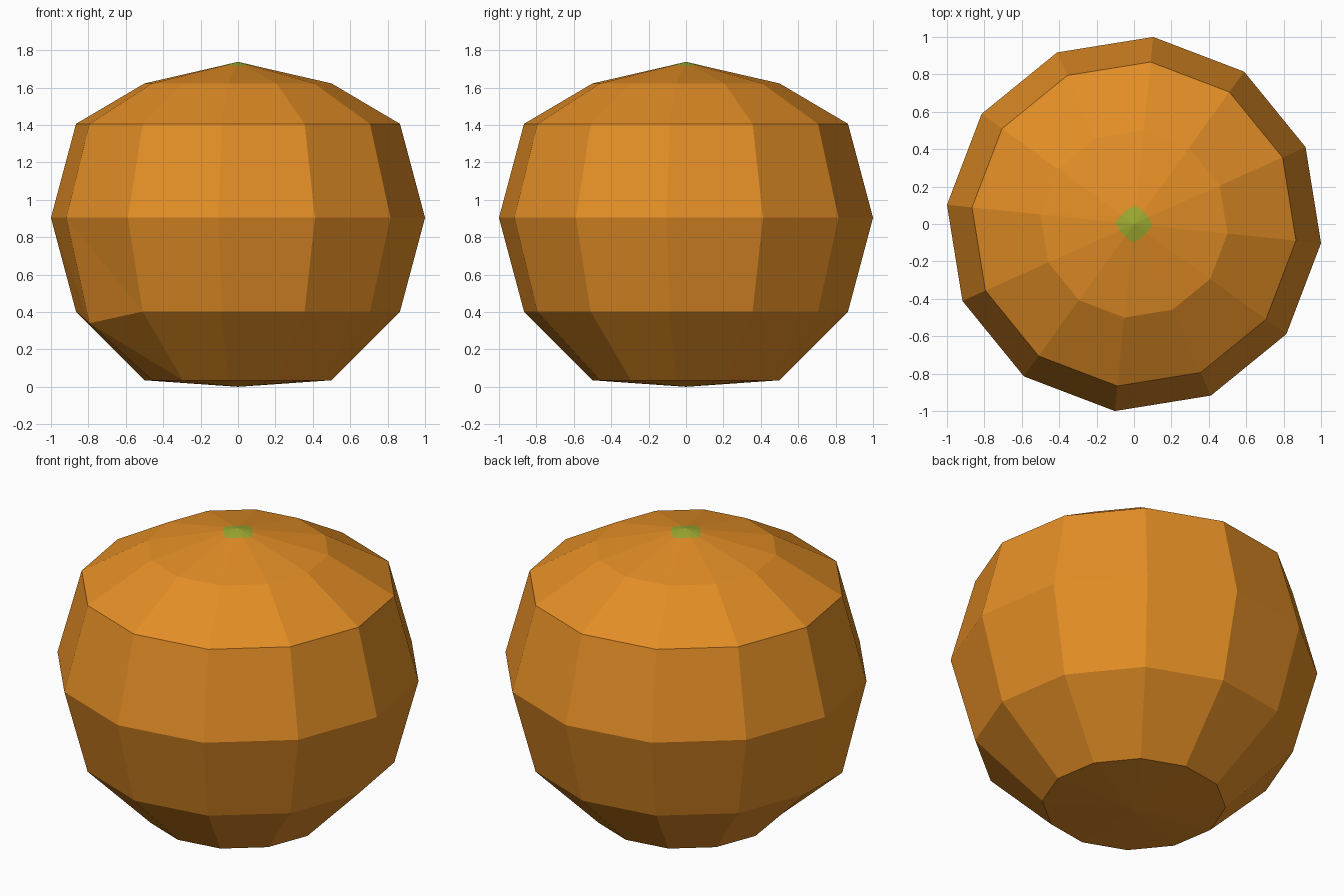
import bpy, bmesh, math

if "Cube" in bpy.data.objects:
    bpy.data.objects.remove(bpy.data.objects["Cube"])

SIDES = 12
START = math.radians(-5.85)
S = 1 / math.cos(START)          # widest vertices reach exactly x = 1


def material(name, rgb):
    m = bpy.data.materials.new(name)
    m.diffuse_color = (*rgb, 1)
    m.use_nodes = True
    m.node_tree.nodes["Principled BSDF"].inputs["Base Color"].default_value = m.diffuse_color
    return m


def stem_radius(a):
    # clipped square, turned 45 degrees
    d = a - math.pi / 4
    return min(0.1, 0.08 / max(abs(math.cos(d)), abs(math.sin(d))))


bm = bmesh.new()


def ring(z, radius):
    out = []
    for k in range(SIDES):
        a = START + k * math.tau / SIDES
        r = radius(a) if callable(radius) else radius
        zz = 1.738 - 0.24 * r if z is None else z
        out.append(bm.verts.new((r * math.cos(a), r * math.sin(a), zz)))
    return out


# body rings from bottom to top; the last one outlines the green stem mark
rings = [ring(z, r) for z, r in (
    (0.035, 0.5 * S), (0.402, 0.866 * S), (0.904, S),
    (1.406, 0.866 * S), (1.622, 0.5 * S), (None, stem_radius))]
rings[1][7].co.z = 0.34          # small dent at the front left

bottom = bm.verts.new((0, 0, 0))
top = bm.verts.new((0, 0, 1.738))
for k in range(SIDES):
    n = (k + 1) % SIDES
    bm.faces.new((bottom, rings[0][n], rings[0][k]))
    for lo, hi in zip(rings, rings[1:]):
        bm.faces.new((lo[k], lo[n], hi[k]))
        bm.faces.new((lo[n], hi[n], hi[k]))
    bm.faces.new((rings[-1][k], rings[-1][n], top)).material_index = 1

bmesh.ops.recalc_face_normals(bm, faces=bm.faces)
mesh = bpy.data.meshes.new("round_fruit")
bm.to_mesh(mesh)
bm.free()
mesh.materials.append(material("orange_skin", (0.77, 0.27, 0.019)))
mesh.materials.append(material("green_stem", (0.34, 0.40, 0.03)))
fruit = bpy.data.objects.new("round_fruit", mesh)
bpy.context.collection.objects.link(fruit)
